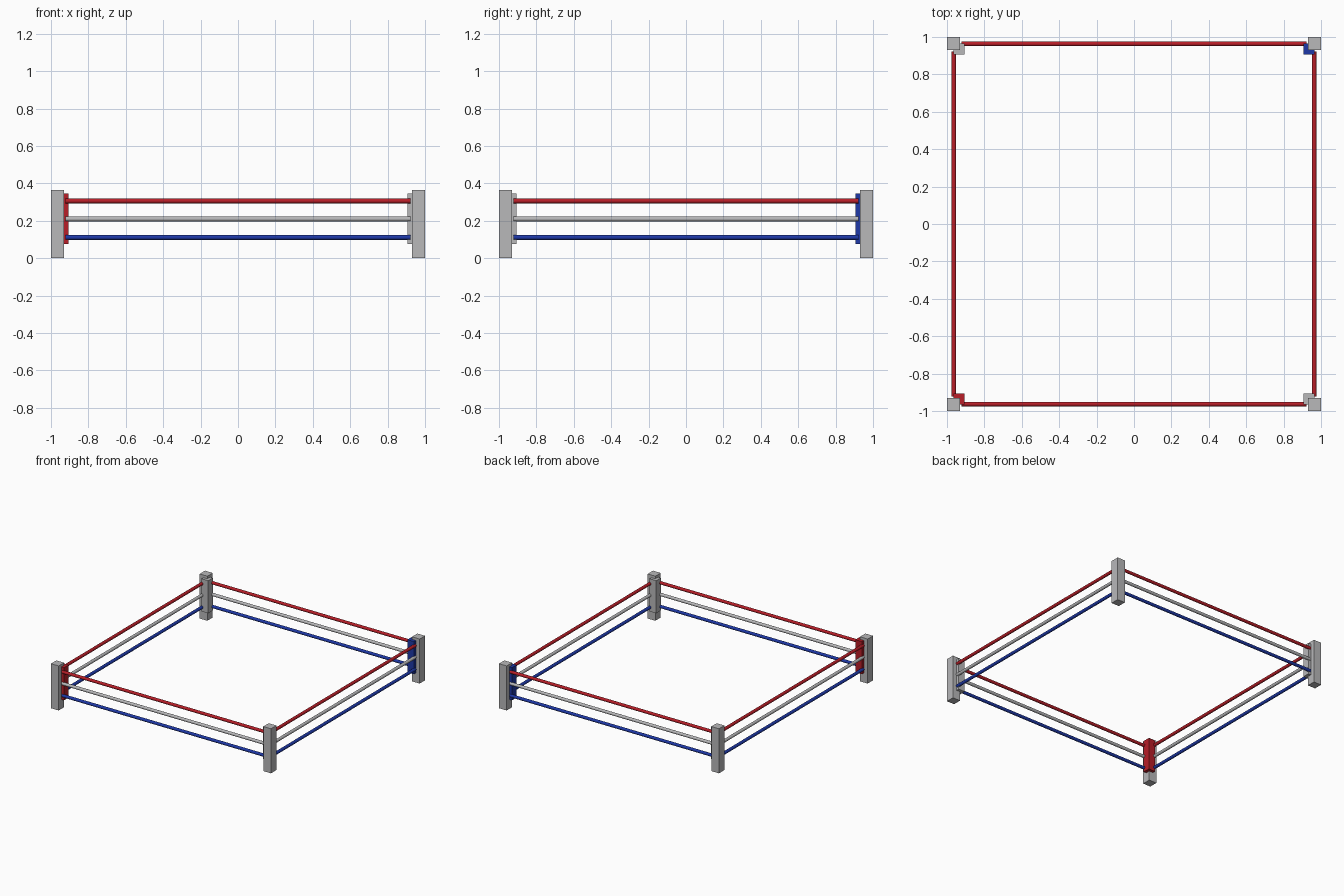
import bpy, math

cube = bpy.data.objects.get("Cube")
if cube:
    bpy.data.objects.remove(cube, do_unlink=True)


def material(name, rgb):
    m = bpy.data.materials.new(name)
    m.use_nodes = True
    m.diffuse_color = (*rgb, 1)
    m.node_tree.nodes["Principled BSDF"].inputs["Base Color"].default_value = (*rgb, 1)
    return m


GREY = material("grey", (0.48, 0.48, 0.49))
RED = material("red", (0.48, 0.013, 0.021))
BLUE = material("blue", (0.013, 0.04, 0.39))


def box(name, center, size, mat):
    bpy.ops.mesh.primitive_cube_add(size=1, location=center)
    ob = bpy.context.object
    ob.name = name
    ob.scale = size
    bpy.ops.object.transform_apply(location=False, rotation=False, scale=True)
    ob.data.materials.append(mat)


def rope(name, center, along_x, mat):
    rot = (0, math.pi / 2, 0) if along_x else (math.pi / 2, 0, 0)
    bpy.ops.mesh.primitive_cylinder_add(vertices=16, radius=0.0125, depth=1.846,
                                        location=center, rotation=rot)
    ob = bpy.context.object
    ob.name = name
    ob.data.materials.append(mat)
    bpy.ops.object.shade_smooth_by_angle(angle=math.radians(40))


# Corner posts, each with a pad on its inner corner
corners = {"front_right": (-1, -1, RED), "front_left": (1, -1, GREY),
           "back_right": (-1, 1, GREY), "back_left": (1, 1, BLUE)}
for name, (sx, sy, pad_mat) in corners.items():
    box(name + "_post", (sx * 0.965, sy * 0.965, 0.183), (0.07, 0.07, 0.366), GREY)
    box(name + "_pad", (sx * 0.935, sy * 0.935, 0.211), (0.06, 0.06, 0.268), pad_mat)

# Three ropes on each of the four sides
levels = {"lower": (0.111, BLUE), "middle": (0.21, GREY), "upper": (0.306, RED)}
for level, (z, mat) in levels.items():
    for s, ends in ((-1, ("front", "right")), (1, ("back", "left"))):
        rope(f"{ends[0]}_{level}_rope", (0, s * 0.963, z), True, mat)
        rope(f"{ends[1]}_{level}_rope", (s * 0.963, 0, z), False, mat)
